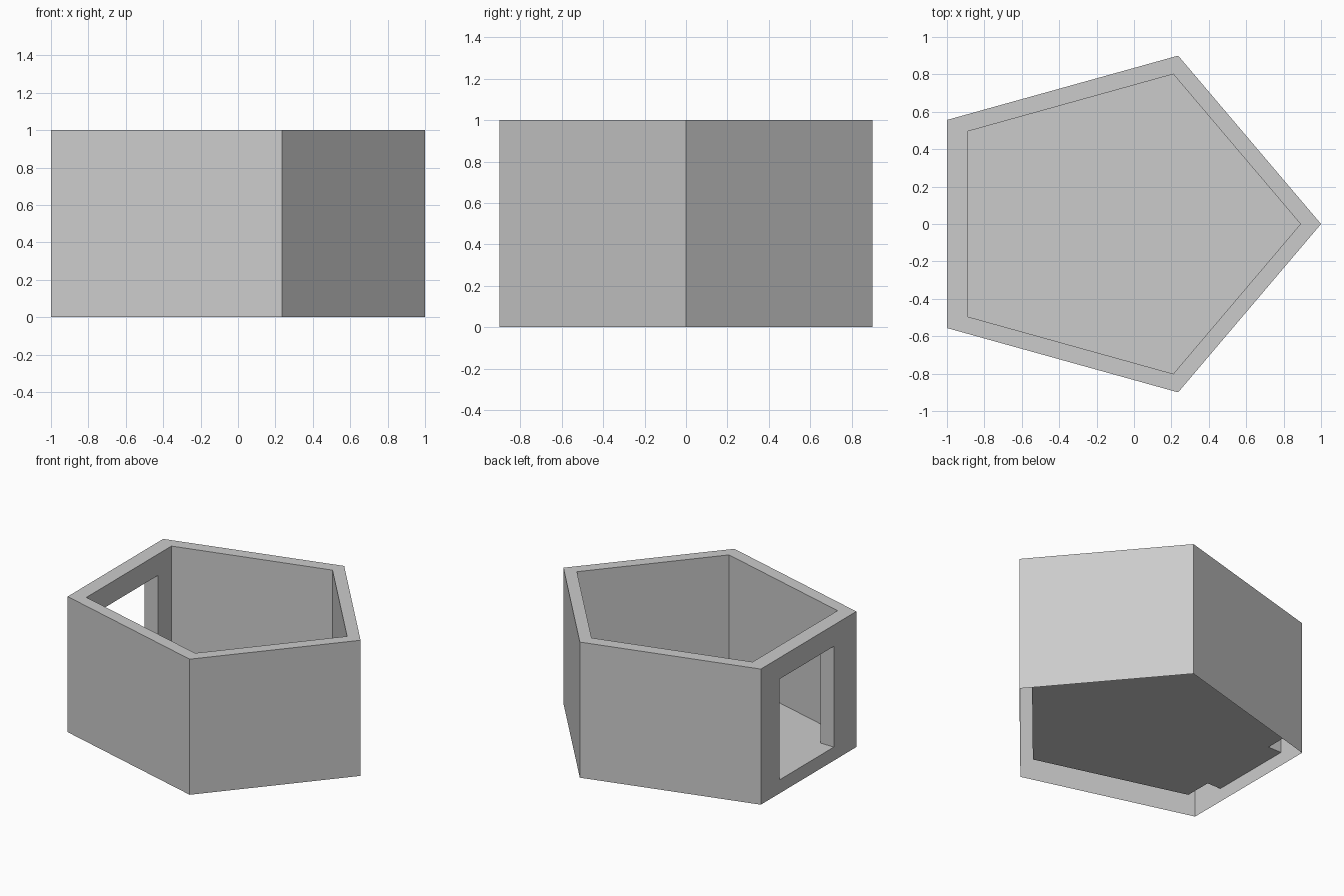
import bpy, bmesh
from math import cos, sin, pi

if "Cube" in bpy.data.objects:
    bpy.data.objects.remove(bpy.data.objects["Cube"])

FLOOR, TOP, INNER = 0.10, 1.0, 0.89          # floor height, wall top, inner outline scale
Y_A, Y_B, DOOR_TOP = 0.337, -0.295, 0.843    # door opening in the -x wall


def outline(scale):
    # stretched pentagon, corner pointing to +x
    r, cx = 1.1056, -0.1056
    return [((cx + r * cos(2 * pi * i / 5)) * scale,
             0.856 * r * sin(2 * pi * i / 5) * scale) for i in range(5)]


bm = bmesh.new()


def face(*pts):
    bm.faces.new([bm.verts.new(p) for p in pts])


def at(p, z):
    return (p[0], p[1], z)


outer, inner = outline(1.0), outline(INNER)

# walls (open underneath) and top rim; wall 2 carries the doorway
for pts, z0 in ((outer, 0.0), (inner, FLOOR)):
    for i in range(5):
        a, b = pts[i], pts[(i + 1) % 5]
        if i != 2:
            face(at(a, z0), at(b, z0), at(b, TOP), at(a, TOP))
            continue
        da, db = (a[0], Y_A), (a[0], Y_B)
        hole = [at(da, FLOOR), at(db, FLOOR), at(db, DOOR_TOP), at(da, DOOR_TOP)]
        rim = [at(a, z0), at(b, z0), at(b, TOP), at(a, TOP)]
        for k in range(4):
            if k == 0 and z0 == FLOOR:
                continue                      # the floor passes straight through
            n = (k + 1) % 4
            face(rim[k], rim[n], hole[n], hole[k])
for i in range(5):
    n = (i + 1) % 5
    face(at(outer[i], TOP), at(outer[n], TOP), at(inner[n], TOP), at(inner[i], TOP))

# door reveals: both sides and lintel
xo, xi = outer[2][0], inner[2][0]
path = [(Y_A, FLOOR), (Y_A, DOOR_TOP), (Y_B, DOOR_TOP), (Y_B, FLOOR)]
for (y0, z0), (y1, z1) in zip(path, path[1:]):
    face((xo, y0, z0), (xo, y1, z1), (xi, y1, z1), (xi, y0, z0))

# floor sheet, running out into the doorway as its sill
sill = [(xi, Y_A), (xo, Y_A), (xo, Y_B), (xi, Y_B)]
face(*[at(p, FLOOR) for p in inner[:3] + sill + inner[3:]])

bmesh.ops.remove_doubles(bm, verts=bm.verts, dist=1e-4)
bmesh.ops.recalc_face_normals(bm, faces=bm.faces)
mesh = bpy.data.meshes.new("pentagon_room")
bm.to_mesh(mesh)
bm.free()
bpy.context.collection.objects.link(bpy.data.objects.new("pentagon_room", mesh))
